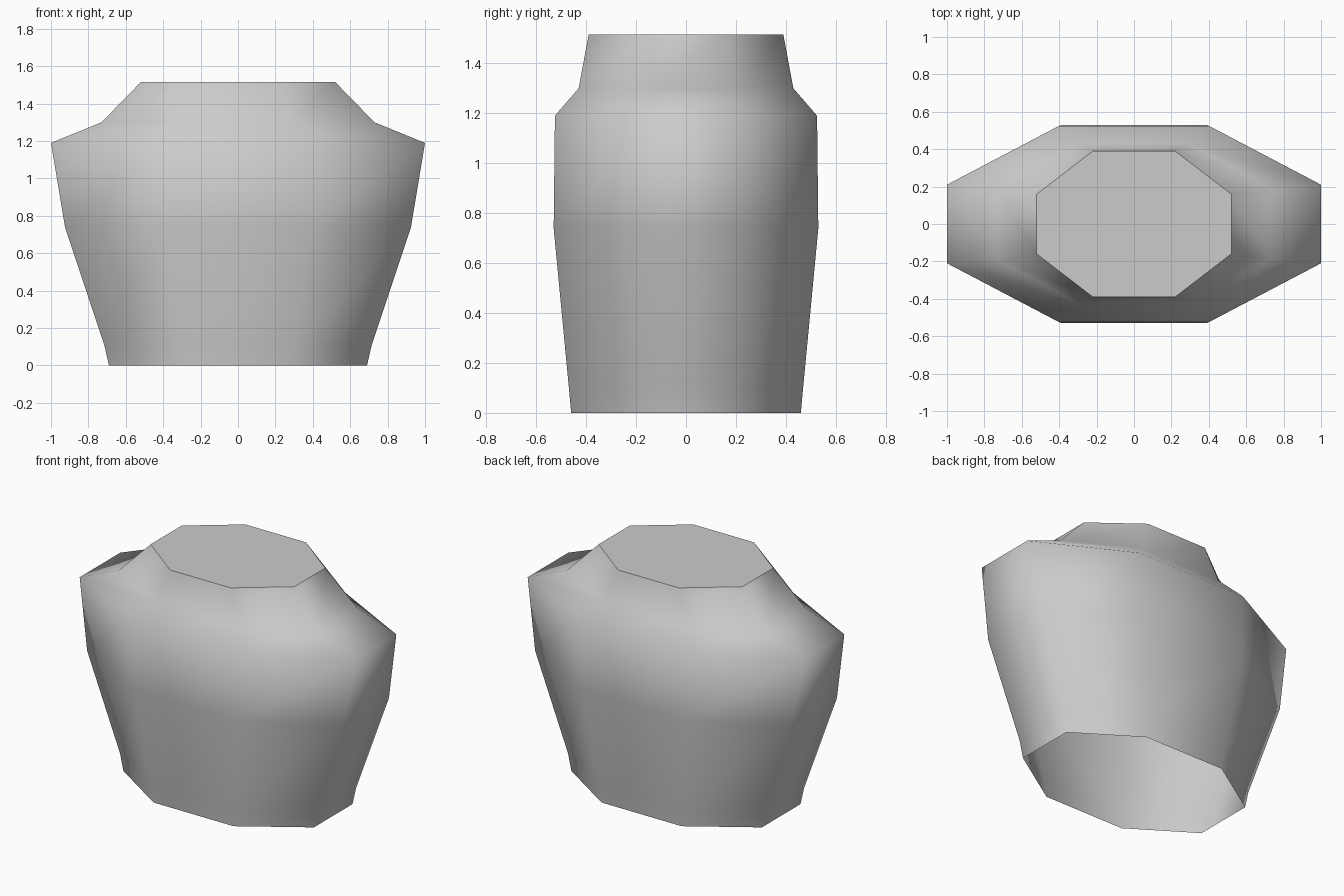
import bpy
import bmesh

cube = bpy.data.objects.get("Cube")
if cube:
    bpy.data.objects.remove(cube, do_unlink=True)

# Single plain grey
grey = bpy.data.materials.new("plain grey")
grey.use_nodes = True
colour = (0.6, 0.6, 0.6, 1)
grey.diffuse_color = colour
grey.node_tree.nodes["Principled BSDF"].inputs["Base Color"].default_value = colour

# Sections from hem to neck: height, half width, half depth,
# half length of the front edge, half length of the side edge
SECTIONS = [
    (0.00, 0.69, 0.46, 0.29, 0.20),
    (0.11, 0.715, 0.47, 0.30, 0.20),
    (0.74, 0.925, 0.53, 0.39, 0.24),
    (1.19, 1.00, 0.525, 0.40, 0.21),
    (1.30, 0.73, 0.43, 0.29, 0.19),
    (1.515, 0.52, 0.39, 0.22, 0.16),
]


def octagon(bm, z, w, d, front, side):
    """One ring of eight corners, counter-clockwise seen from above."""
    half = [(w, -side), (w, side), (front, d), (-front, d)]
    ring = half + [(-x, -y) for x, y in half]
    return [bm.verts.new((x, y, z)) for x, y in ring]


# Torso shell, open at the hem and capped at the neck
bm = bmesh.new()
rings = [octagon(bm, *section) for section in SECTIONS]
for low, high in zip(rings, rings[1:]):
    for i in range(len(low)):
        j = (i + 1) % len(low)
        face = bm.faces.new((low[i], low[j], high[j], high[i]))
        face.smooth = True

# Flat neck cap with a sharp rim
cap = bm.faces.new(rings[-1])
for edge in cap.edges:
    edge.smooth = False

mesh = bpy.data.meshes.new("torso")
bm.to_mesh(mesh)
bm.free()
mesh.materials.append(grey)
torso = bpy.data.objects.new("torso", mesh)
bpy.context.collection.objects.link(torso)
